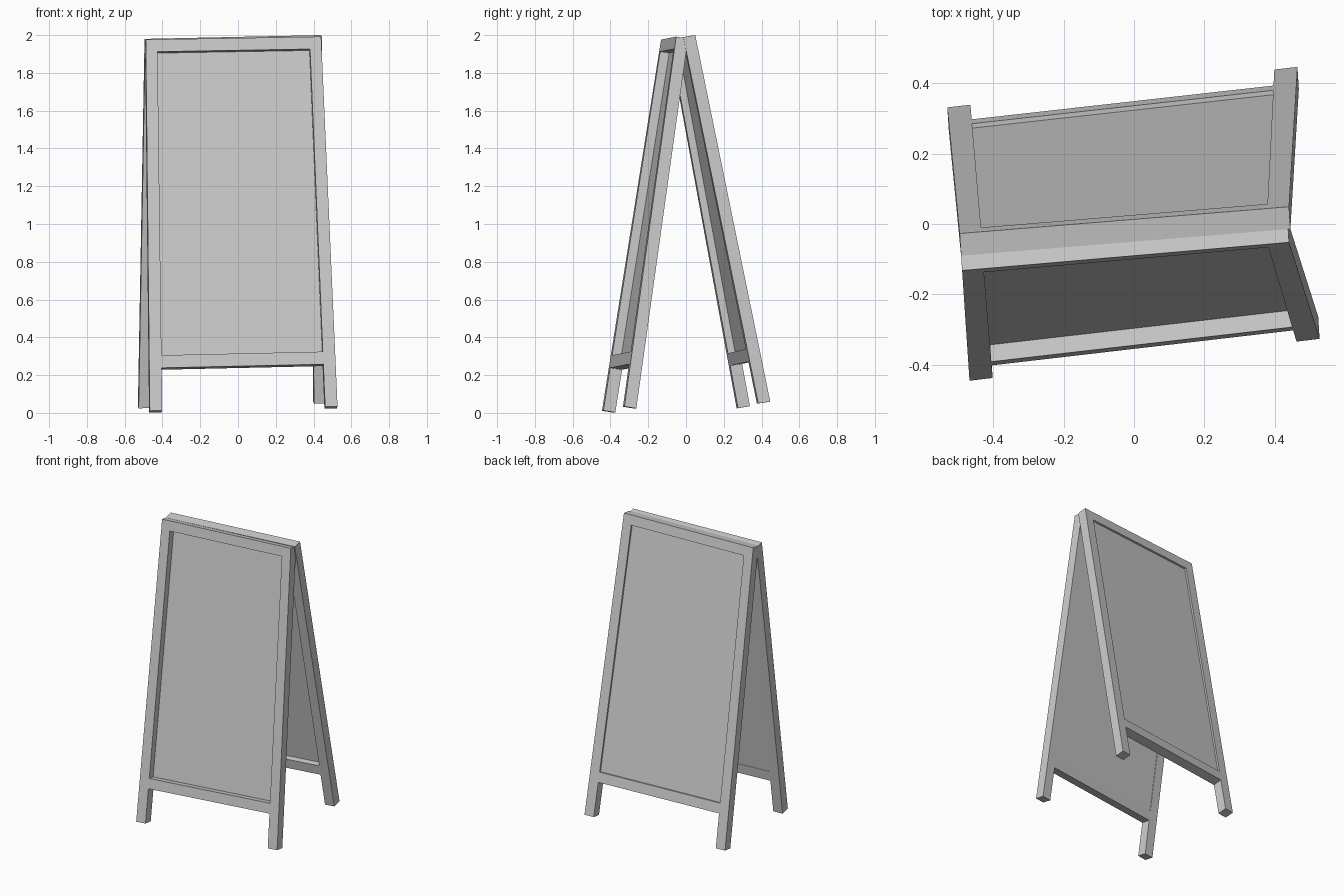
import bpy, bmesh
from mathutils import Vector

if "Cube" in bpy.data.objects:
    bpy.data.objects.remove(bpy.data.objects["Cube"])

# Outer-face corners of each leaning frame (top/bottom, left/right) and its inward depth
FRAMES = {
    "front": dict(tl=(-0.488, -0.132, 1.976), tr=(0.44, -0.052, 1.992),
                  bl=(-0.467, -0.445, 0.011), br=(0.527, -0.326, 0.034),
                  depth=(-0.004, 0.063, -0.010), panel=(0.76, 0.95)),
    "back": dict(tl=(-0.495, -0.027, 1.98), tr=(0.44, 0.049, 2.0),
                 bl=(-0.53, 0.331, 0.034), br=(0.464, 0.446, 0.06),
                 depth=(0.004, -0.063, -0.010), panel=(0.2, 0.4)),
}


def bar(name, frame, u, v, d=(0, 1)):
    """Box spanning u (across), v (up) and d (depth) fractions of a frame."""
    tl, tr, bl, br, depth = (Vector(frame[k]) for k in ("tl", "tr", "bl", "br", "depth"))
    bm = bmesh.new()
    bmesh.ops.create_cube(bm, size=1)
    for vert in bm.verts:
        a, b, c = (lo + (hi - lo) * (t + 0.5) for (lo, hi), t in zip((u, v, d), vert.co))
        vert.co = bl.lerp(br, a).lerp(tl.lerp(tr, a), b) + depth * c
    bmesh.ops.recalc_face_normals(bm, faces=bm.faces)
    mesh = bpy.data.meshes.new(name)
    bm.to_mesh(mesh)
    bm.free()
    bpy.context.collection.objects.link(bpy.data.objects.new(name, mesh))


LEG = 0.066                    # leg width fraction
TOP = 0.967                    # underside of the top rail
RAIL = (0.115, 0.149)          # bottom rail span

for side, f in FRAMES.items():
    # Legs, stopping under the top rail
    bar(side + "_left_leg", f, (0, LEG), (0, TOP))
    bar(side + "_right_leg", f, (1 - LEG, 1), (0, TOP))
    # Top and bottom rails
    bar(side + "_top_rail", f, (0, 1), (TOP, 1))
    bar(side + "_bottom_rail", f, (LEG, 1 - LEG), RAIL)
    # Thin board held inside the frame
    bar(side + "_panel", f, (LEG, 1 - LEG), (RAIL[1], TOP), f["panel"])
